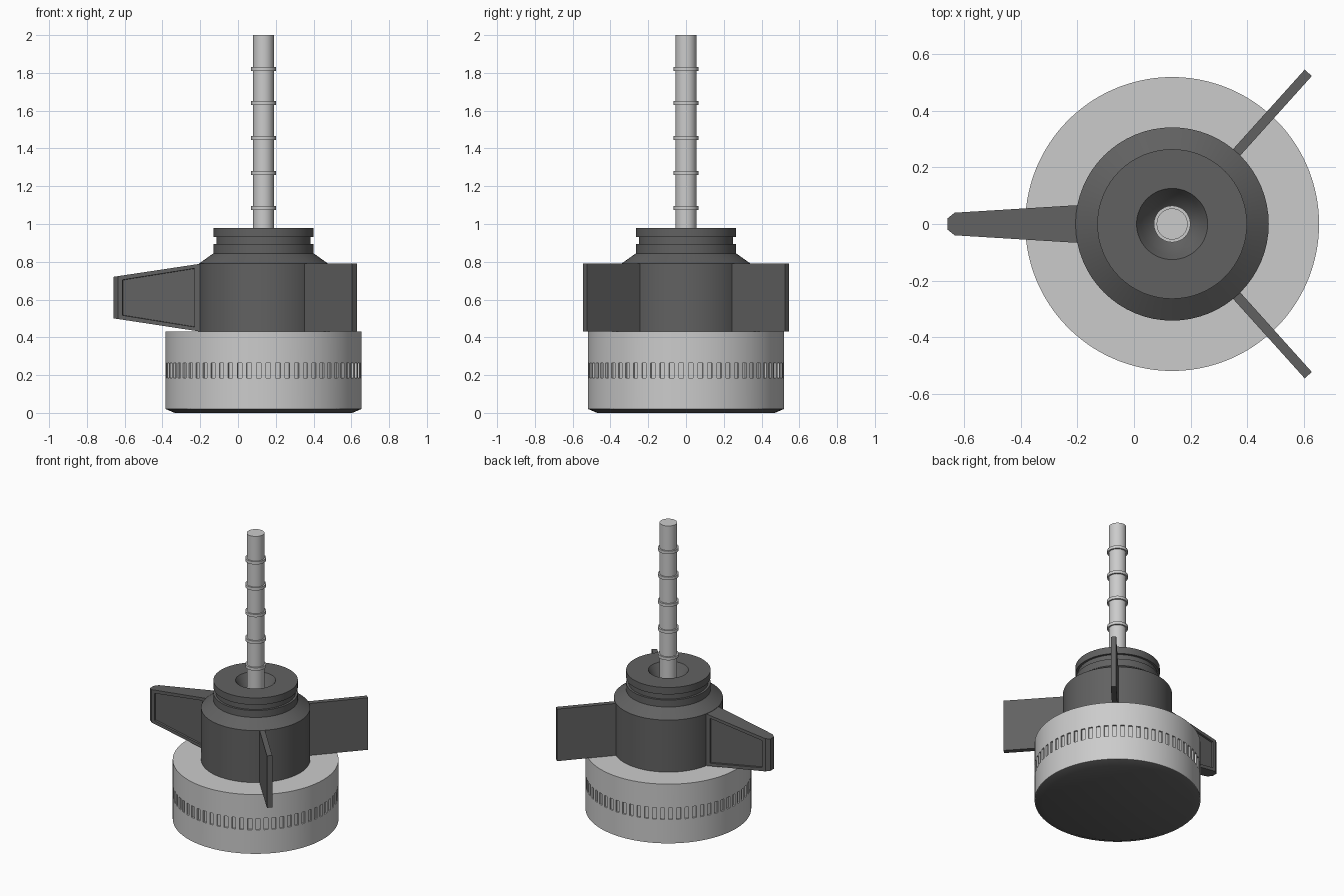
import bpy, bmesh
from math import sin, cos, pi, radians
from mathutils import Vector, Matrix

if "Cube" in bpy.data.objects:
    bpy.data.objects.remove(bpy.data.objects["Cube"])

CX = 0.135  # x of the main axis

dark = bpy.data.materials.new("dark_grey")
dark.diffuse_color = (0.12, 0.12, 0.12, 1)
dark.use_nodes = True
dark.node_tree.nodes["Principled BSDF"].inputs["Base Color"].default_value = dark.diffuse_color


def finish(bm, name, mat=None, smooth=True):
    bmesh.ops.recalc_face_normals(bm, faces=bm.faces)
    me = bpy.data.meshes.new(name)
    bm.to_mesh(me)
    bm.free()
    ob = bpy.data.objects.new(name, me)
    bpy.context.collection.objects.link(ob)
    if mat:
        me.materials.append(mat)
    if smooth:
        bpy.ops.object.select_all(action='DESELECT')
        ob.select_set(True)
        bpy.context.view_layer.objects.active = ob
        bpy.ops.object.shade_smooth_by_angle(angle=radians(25))
    return ob


def lathe(profile, n):
    """Revolve (radius, z) points around the main axis and cap both ends.
    Returns the bmesh and the faces of each band."""
    bm = bmesh.new()
    rings = [[bm.verts.new((CX + r * cos(2 * pi * i / n), r * sin(2 * pi * i / n), z))
              for i in range(n)] for r, z in profile]
    bands = [[bm.faces.new((a[i], a[(i + 1) % n], b[(i + 1) % n], b[i]))
              for i in range(n)] for a, b in zip(rings, rings[1:])]
    bm.faces.new(rings[0])
    bm.faces.new(rings[-1])
    return bm, bands


# base drum: 64 small slots pressed into the wall
N = 256
bm, bands = lathe([(0.52, 0.02), (0.52, 0.185), (0.52, 0.265), (0.52, 0.43)], N)
slots = [f for i, f in enumerate(bands[1]) if i % 4 in (1, 2)]
for f in bmesh.ops.extrude_face_region(bm, geom=slots)["geom"]:
    if isinstance(f, bmesh.types.BMVert):
        f.co.x = CX + (f.co.x - CX) * 0.98
        f.co.y *= 0.98
bmesh.ops.delete(bm, geom=slots, context='FACES')
finish(bm, "base_drum")

# chamfered foot under the drum
bm, _ = lathe([(0.47, 0), (0.517, 0.02)], 64)
finish(bm, "base_foot", dark)

# body with shoulder, grooved neck and funnel mouth
bm, _ = lathe([(0.342, 0.43), (0.342, 0.79), (0.265, 0.845), (0.265, 0.893),
               (0.25, 0.893), (0.25, 0.932), (0.265, 0.932), (0.265, 0.98),
               (0.126, 0.98), (0.11, 0.955), (0.085, 0.92), (0.06, 0.90)], 64)
finish(bm, "body", dark)

# rod with five collars
profile = [(0.055, 0.88)]
for z in (1.085, 1.27, 1.455, 1.64, 1.82):
    profile += [(0.055, z - 0.01), (0.065, z - 0.01), (0.065, z + 0.01), (0.055, z + 0.01)]
profile.append((0.055, 2.0))
bm, _ = lathe(profile, 32)
finish(bm, "rod")

# two flat fins
for name, sign in (("fin_right_back", 1), ("fin_right_front", -1)):
    bm = bmesh.new()
    bmesh.ops.create_cube(bm, size=1)
    bmesh.ops.scale(bm, vec=(0.42, 0.034, 0.36), verts=bm.verts)
    bmesh.ops.translate(bm, vec=(0.51, 0, 0.61), verts=bm.verts)
    bmesh.ops.rotate(bm, cent=(0, 0, 0), matrix=Matrix.Rotation(sign * radians(48), 3, 'Z'),
                     verts=bm.verts)
    bmesh.ops.translate(bm, vec=(CX, 0, 0), verts=bm.verts)
    finish(bm, name, dark, smooth=False)

# tapered handle with a recessed panel on each side: (x, half width, z low, z high)
sections = [(-0.16, 0.068, 0.432, 0.788), (-0.21, 0.066, 0.432, 0.788),
            (-0.635, 0.04, 0.497, 0.724), (-0.66, 0.02, 0.50, 0.72)]
bm = bmesh.new()
loops = [[bm.verts.new(p) for p in ((x, -w, a), (x, w, a), (x, w, b), (x, -w, b))]
         for x, w, a, b in sections]
panels = []
for k, (a, b) in enumerate(zip(loops, loops[1:])):
    for i in range(4):
        j = (i + 1) % 4
        f = bm.faces.new((a[i], a[j], b[j], b[i]))
        if k == 1 and i in (1, 3):
            panels.append(f)
bm.faces.new(loops[0])
bm.faces.new(loops[-1])
bmesh.ops.recalc_face_normals(bm, faces=bm.faces)
bmesh.ops.inset_individual(bm, faces=panels, thickness=0.03)
bmesh.ops.inset_individual(bm, faces=panels, thickness=0.002, depth=-0.012)
finish(bm, "handle", dark, smooth=False)
